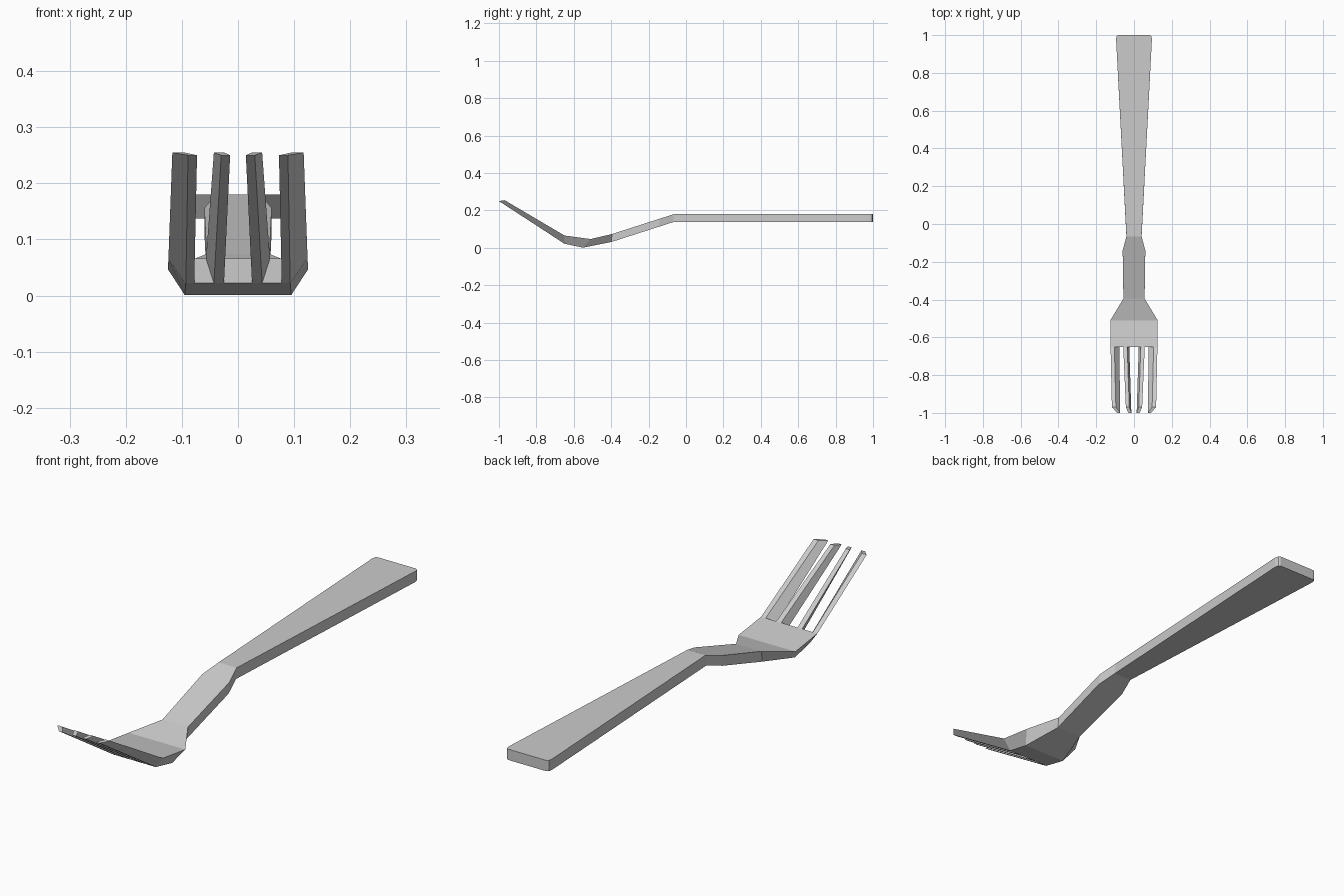
import bpy, bmesh

if "Cube" in bpy.data.objects:
    bpy.data.objects.remove(bpy.data.objects["Cube"])


def loft(name, rings):
    """Skin a chain of four-point sections and cap both ends."""
    bm = bmesh.new()
    loops = [[bm.verts.new(p) for p in ring] for ring in rings]
    for a, b in zip(loops, loops[1:]):
        for i in range(4):
            j = (i + 1) % 4
            bm.faces.new((a[i], a[j], b[j], b[i]))
    bm.faces.new(loops[0])
    bm.faces.new(loops[-1])
    bmesh.ops.recalc_face_normals(bm, faces=bm.faces)
    mesh = bpy.data.meshes.new(name)
    bm.to_mesh(mesh)
    bm.free()
    obj = bpy.data.objects.new(name, mesh)
    bpy.context.collection.objects.link(obj)
    return obj


def section(top, bottom):
    """Symmetric section from (half width, y, z) of its top and bottom edges."""
    (wt, yt, zt), (wb, yb, zb) = top, bottom
    return [(-wt, yt, zt), (wt, yt, zt), (wb, yb, zb), (-wb, yb, zb)]


# Handle, neck and bowl: one continuous body
loft("handle_and_bowl", [
    section((0.084, 1.0, 0.18), (0.084, 1.0, 0.137)),
    section((0.092, 0.995, 0.18), (0.092, 0.995, 0.137)),
    section((0.095, 0.98, 0.18), (0.095, 0.98, 0.137)),
    section((0.040, -0.065, 0.18), (0.040, -0.07, 0.137)),
    section((0.060, -0.14, 0.156), (0.060, -0.145, 0.113)),
    section((0.056, -0.395, 0.074), (0.056, -0.40, 0.031)),
    section((0.125, -0.51, 0.047), (0.095, -0.55, 0.001)),
    section((0.124, -0.65, 0.066), (0.093, -0.65, 0.022)),
])


def tine(name, base_top, base_bottom, tip_top, tip_bottom):
    """Leaning tine, each pair being outer and inner x; mirrored across x = 0."""
    def ring(top, bottom, yt, zt, yb, zb):
        return [(top[0], yt, zt), (top[1], yt, zt),
                (bottom[1], yb, zb), (bottom[0], yb, zb)]
    obj = loft(name, [
        ring(base_top, base_bottom, -0.65, 0.066, -0.65, 0.022),
        ring(tip_top, tip_bottom, -0.97, 0.255, -1.0, 0.25),
    ])
    mirror = obj.modifiers.new("other_side", 'MIRROR')
    mirror.use_axis[0] = True
    mirror.use_mirror_merge = False


# Tines
tine("outer_tines", (0.124, 0.104), (0.093, 0.078), (0.117, 0.096), (0.089, 0.073))
tine("inner_tines", (0.057, 0.036), (0.043, 0.025), (0.043, 0.025), (0.030, 0.014))
